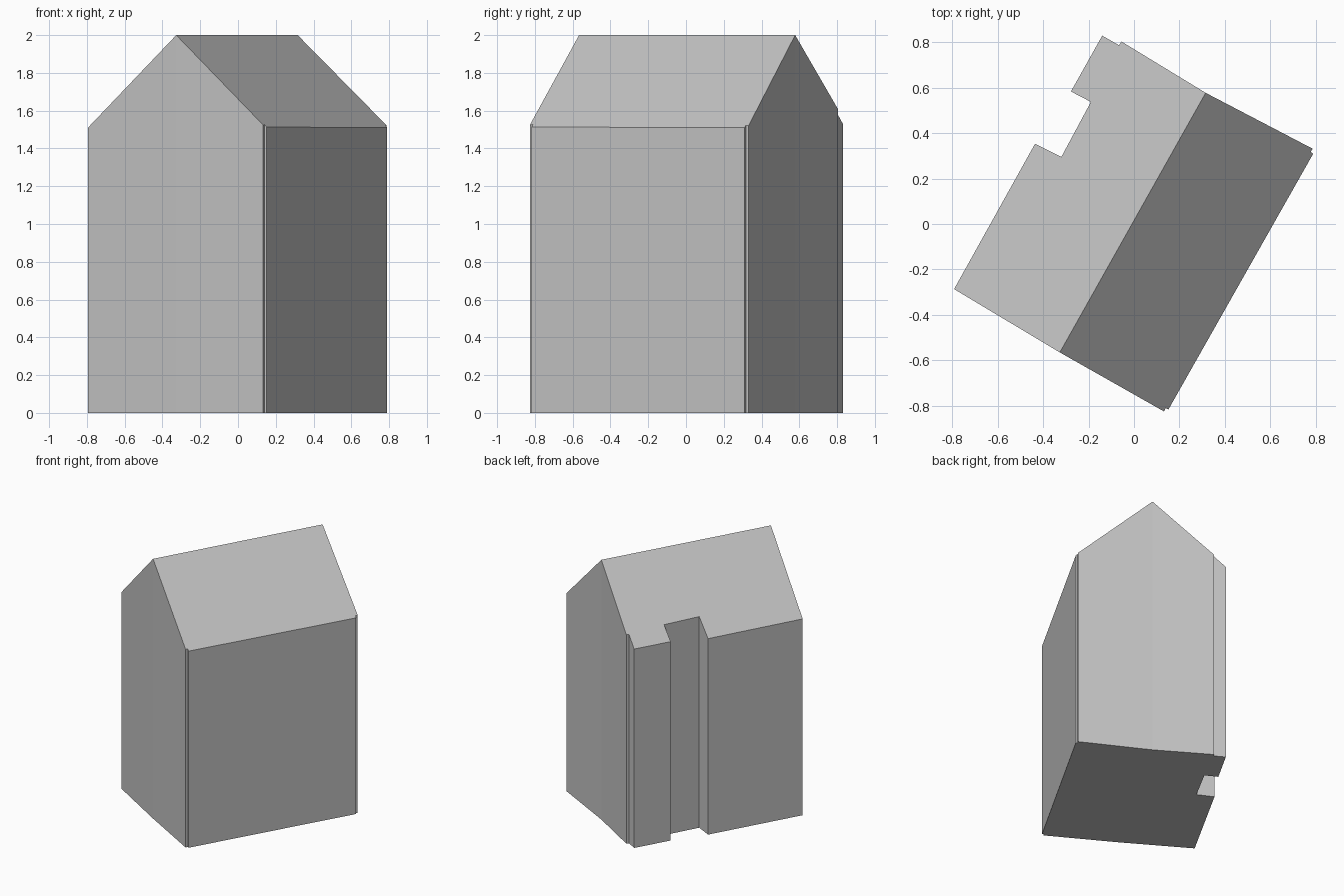
import bpy
import bmesh
from mathutils import Vector

cube = bpy.data.objects.get("Cube")
if cube:
    bpy.data.objects.remove(cube, do_unlink=True)

# Single flat colour
grey = bpy.data.materials.new("light_grey")
grey.use_nodes = True
colour = (0.55, 0.55, 0.55, 1)
grey.diffuse_color = colour
grey.node_tree.nodes["Principled BSDF"].inputs["Base Color"].default_value = colour

# Ridge line and the two halves of the footprint, counter-clockwise
front_ridge = Vector((-0.327, -0.566))
back_ridge = Vector((0.316, 0.578))
east_outline = [(0.132, -0.826), (0.14, -0.811), (0.152, -0.817),
                (0.79, 0.31), (0.779, 0.317), (0.787, 0.332)]
west_outline = [(-0.055, 0.804), (-0.066, 0.788), (-0.14, 0.83),
                (-0.278, 0.584), (-0.19, 0.538), (-0.32, 0.296),
                (-0.436, 0.354), (-0.793, -0.287)]
RIDGE_HEIGHT = 2.0
ROOF_SLOPE = 0.9

along = (back_ridge - front_ridge).normalized()
across = Vector((along.y, -along.x))


def roof_height(point):
    """Roof falls evenly on both sides of the ridge."""
    return RIDGE_HEIGHT - ROOF_SLOPE * abs((point - front_ridge).dot(across))


# Building body: floor, walls rising to the roof planes, two roof pitches
outline = [front_ridge, *map(Vector, east_outline),
           back_ridge, *map(Vector, west_outline)]
bm = bmesh.new()
floor = [bm.verts.new((p.x, p.y, 0)) for p in outline]
eaves = [bm.verts.new((p.x, p.y, roof_height(p))) for p in outline]
bm.faces.new(floor[::-1])
count = len(outline)
for i in range(count):
    j = (i + 1) % count
    bm.faces.new((floor[i], floor[j], eaves[j], eaves[i]))
split = len(east_outline) + 1
bm.faces.new(eaves[:split + 1])
bm.faces.new(eaves[split:] + eaves[:1])
bmesh.ops.recalc_face_normals(bm, faces=bm.faces)

mesh = bpy.data.meshes.new("house_body")
bm.to_mesh(mesh)
bm.free()
mesh.materials.append(grey)
house = bpy.data.objects.new("house_body", mesh)
bpy.context.collection.objects.link(house)
